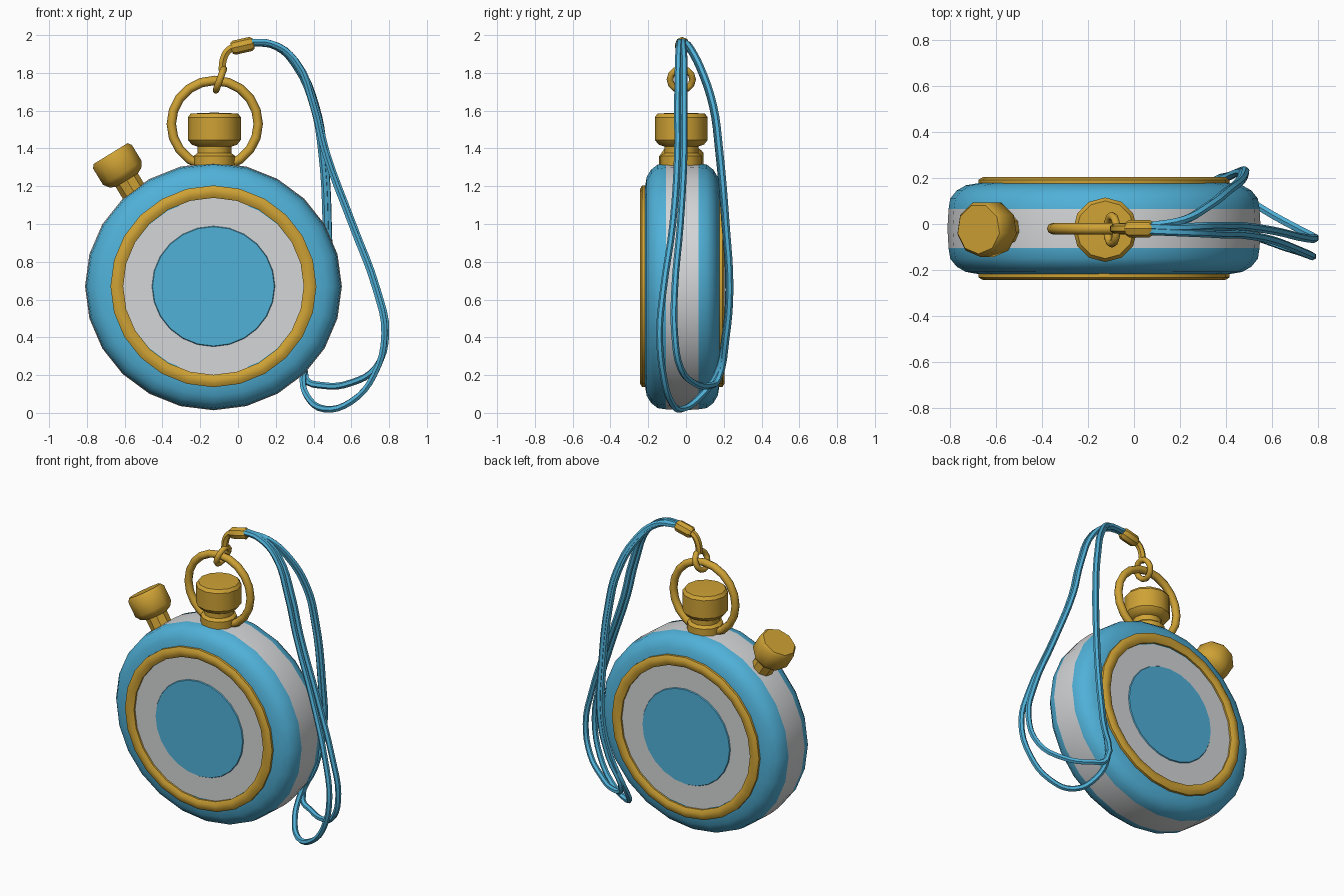
import bpy, bmesh, math
from mathutils import Vector

if "Cube" in bpy.data.objects:
    bpy.data.objects.remove(bpy.data.objects["Cube"])


def material(name, rgb):
    m = bpy.data.materials.new(name)
    m.diffuse_color = (*rgb, 1)
    m.use_nodes = True
    m.node_tree.nodes["Principled BSDF"].inputs["Base Color"].default_value = m.diffuse_color
    return m


BLUE = material("sky_blue", (0.08, 0.44, 0.69))
WHITE = material("soft_white", (0.66, 0.67, 0.68))
GOLD = material("gold", (0.62, 0.36, 0.035))

CENTRE = Vector((-0.13, -0.02, 0.67))
FRONT, BACK = Vector((0, -1, 0)), Vector((0, 1, 0))
UP = Vector((0, 0, 1))


def smooth(ob, angle):
    bpy.ops.object.select_all(action='DESELECT')
    ob.select_set(True)
    bpy.context.view_layer.objects.active = ob
    bpy.ops.object.shade_smooth_by_angle(angle=math.radians(angle))


def revolve(name, profile, origin, axis, mat, sides, squash=1.0, closed=False, angle=35):
    """Spin (radius, height) points round an axis; radius 0 makes a pole."""
    turn = axis.to_track_quat('Z', 'Y')
    bm = bmesh.new()
    rings = []
    for r, h in profile:
        ring = []
        for i in range(1 if r == 0 else sides):
            a = 2 * math.pi * i / sides
            p = turn @ Vector((r * math.cos(a), r * math.sin(a), h))
            p.z *= squash
            ring.append(bm.verts.new(origin + p))
        rings.append(ring)
    pairs = list(zip(rings, rings[1:]))
    if closed:
        pairs.append((rings[-1], rings[0]))
    for a, b in pairs:
        for i in range(sides):
            j = (i + 1) % sides
            quad = [a[i % len(a)], a[j % len(a)], b[j % len(b)], b[i % len(b)]]
            bm.faces.new(list(dict.fromkeys(quad)))
    bmesh.ops.recalc_face_normals(bm, faces=bm.faces)
    me = bpy.data.meshes.new(name)
    bm.to_mesh(me)
    bm.free()
    ob = bpy.data.objects.new(name, me)
    bpy.context.collection.objects.link(ob)
    me.materials.append(mat)
    smooth(ob, angle)
    return ob


def torus(name, centre, axis, major, minor, sides, mat):
    bpy.ops.mesh.primitive_torus_add(
        location=centre, rotation=axis.to_track_quat('Z', 'Y').to_euler(),
        major_radius=major, minor_radius=minor, major_segments=sides, minor_segments=8)
    ob = bpy.context.object
    ob.name = name
    ob.data.materials.append(mat)
    smooth(ob, 50)


def tube(name, points, radius, mat):
    cu = bpy.data.curves.new(name, 'CURVE')
    cu.dimensions = '3D'
    cu.bevel_depth, cu.bevel_resolution, cu.resolution_u = radius, 1, 4
    cu.use_fill_caps = True
    sp = cu.splines.new('BEZIER')
    sp.bezier_points.add(len(points) - 1)
    for bp, p in zip(sp.bezier_points, points):
        bp.co = p
        bp.handle_left_type = bp.handle_right_type = 'AUTO'
    ob = bpy.data.objects.new(name, cu)
    bpy.context.collection.objects.link(ob)
    cu.materials.append(mat)
    bpy.ops.object.select_all(action='DESELECT')
    ob.select_set(True)
    bpy.context.view_layer.objects.active = ob
    bpy.ops.object.convert(target='MESH')
    smooth(bpy.context.object, 50)


# Case: white band round the rim, blue shells, bezels and dials on both faces
revolve("rim_band", [(0.675, -0.085), (0.68, 0), (0.675, 0.085)],
        CENTRE, FRONT, WHITE, 24, 0.965)
for side, axis in (("front", FRONT), ("back", BACK)):
    revolve(side + "_shell", [(0.675, 0.085), (0.668, 0.13), (0.64, 0.165), (0.6, 0.188),
                              (0.53, 0.2), (0.48, 0.2)],
            CENTRE, axis, BLUE, 24, 0.965, angle=40)
    revolve(side + "_bezel", [(0.545, 0.19), (0.545, 0.212), (0.525, 0.224), (0.5, 0.224),
                              (0.478, 0.212), (0.478, 0.19)],
            CENTRE, axis, GOLD, 24, 0.98, closed=True)
    revolve(side + "_dial_ring", [(0.49, 0.2), (0.325, 0.2)], CENTRE, axis, WHITE, 24, 0.98)
    revolve(side + "_dial_disc", [(0.327, 0.198), (0.322, 0.206), (0, 0.206)],
            CENTRE, axis, BLUE, 24, 0.98)

# Crown on top
revolve("crown", [(0, -0.05), (0.11, -0.05), (0.11, 0.05), (0.09, 0.065), (0.09, 0.1),
                  (0.12, 0.11), (0.14, 0.135), (0.14, 0.255), (0.125, 0.275), (0, 0.28)],
        Vector((-0.125, -0.025, 1.31)), UP, GOLD, 12)

# Tilted side button
revolve("side_button", [(0, -0.06), (0.07, -0.06), (0.07, 0.055), (0.1, 0.07), (0.122, 0.1),
                        (0.122, 0.2), (0.108, 0.22), (0, 0.22)],
        Vector((-0.56, -0.022, 1.185)), Vector((-0.52, 0, 0.85)).normalized(), GOLD, 9)

# Hanging ring and clip
torus("hanging_ring", (-0.123, -0.02, 1.53), FRONT, 0.23, 0.025, 20, GOLD)
torus("clip_loop", (-0.096, -0.025, 1.765), Vector((0.94, 0, -0.34)), 0.06, 0.018, 12, GOLD)
tube("clip_link", [(-0.085, -0.02, 1.81), (-0.075, -0.02, 1.88), (-0.05, -0.02, 1.92),
                   (-0.01, -0.02, 1.94)], 0.022, GOLD)
revolve("cord_bead", [(0, 0), (0.028, 0), (0.038, 0.015), (0.038, 0.105), (0.028, 0.12), (0, 0.12)],
        Vector((-0.035, -0.02, 1.93)), Vector((0.97, 0, 0.22)), GOLD, 8)

# Wrist cord: two strands that run down the right, turn under, and rise behind the case
rise = [(0.41, 0.205, 0.4), (0.46, 0.225, 0.65), (0.465, 0.205, 1.0), (0.44, 0.17, 1.4),
        (0.4, 0.14, 1.62), (0.31, 0.07, 1.83), (0.2, 0.01, 1.94), (0.06, -0.015, 1.96)]
lower = [(0.06, -0.03, 1.965), (0.18, -0.035, 1.955), (0.3, -0.04, 1.87), (0.4, -0.045, 1.62),
         (0.46, -0.045, 1.38), (0.6, -0.07, 1.0), (0.73, -0.12, 0.65), (0.775, -0.14, 0.42),
         (0.72, -0.12, 0.2), (0.6, -0.08, 0.06), (0.46, -0.02, 0.02), (0.365, 0.08, 0.09),
         (0.345, 0.16, 0.2)]
upper = [(0.06, -0.01, 1.965), (0.19, -0.015, 1.95), (0.31, -0.01, 1.86), (0.41, -0.01, 1.62),
         (0.47, -0.01, 1.38), (0.61, -0.03, 1.0), (0.74, -0.06, 0.65), (0.785, -0.06, 0.42),
         (0.73, -0.03, 0.24), (0.6, 0.04, 0.16), (0.45, 0.13, 0.145), (0.36, 0.17, 0.18)]
tube("cord_lower_strand", lower + rise, 0.018, BLUE)
tube("cord_upper_strand", upper + [(x + 0.015, y + 0.008, z) for x, y, z in rise], 0.018, BLUE)
